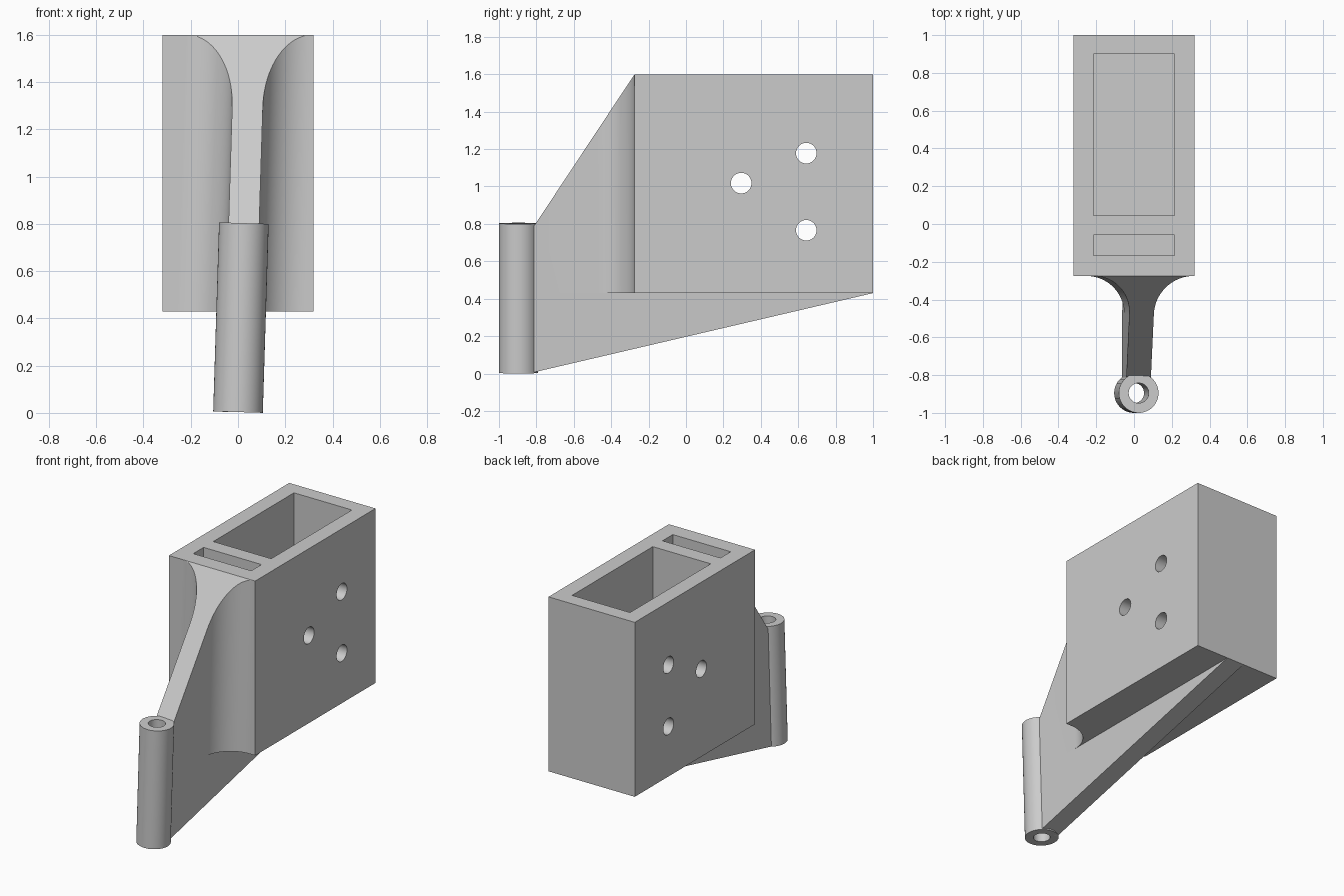
import bpy, bmesh, math
from mathutils import Matrix, Vector

if "Cube" in bpy.data.objects:
    bpy.data.objects.remove(bpy.data.objects["Cube"], do_unlink=True)

LEAN = 0.031                      # sideways lean of the arm per unit of height
FRONT, BACK, BASE, TOP = -0.275, 1.0, 0.43, 1.6

grey = bpy.data.materials.new("plain grey")
grey.use_nodes = True
grey.diffuse_color = (0.6, 0.6, 0.6, 1)
grey.node_tree.nodes["Principled BSDF"].inputs["Base Color"].default_value = grey.diffuse_color


def make(name, bm):
    bmesh.ops.recalc_face_normals(bm, faces=bm.faces)
    mesh = bpy.data.meshes.new(name)
    bm.to_mesh(mesh)
    bm.free()
    mesh.materials.append(grey)
    obj = bpy.data.objects.new(name, mesh)
    bpy.context.collection.objects.link(obj)
    return obj


def select(obj):
    bpy.ops.object.select_all(action='DESELECT')
    obj.select_set(True)
    bpy.context.view_layer.objects.active = obj


def smooth(obj):
    select(obj)
    bpy.ops.object.shade_smooth_by_angle(angle=math.radians(30))


def add_block(bm, low, high):
    low, high = Vector(low), Vector(high)
    place = Matrix.Translation((low + high) / 2) @ Matrix.Diagonal((*(high - low), 1))
    bmesh.ops.create_cube(bm, size=1, matrix=place)


def prism(points, direction):
    bm = bmesh.new()
    face = bm.faces.new([bm.verts.new(p) for p in points])
    extruded = bmesh.ops.extrude_face_region(bm, geom=[face])["geom"]
    verts = [g for g in extruded if isinstance(g, bmesh.types.BMVert)]
    bmesh.ops.translate(bm, verts=verts, vec=direction)
    return bm


def lean(bm):
    for v in bm.verts:
        v.co.x += LEAN * v.co.z


def cut(obj, cutter):
    cutter.hide_render = True
    mod = obj.modifiers.new("cut", 'BOOLEAN')
    mod.operation, mod.solver, mod.object = 'DIFFERENCE', 'EXACT', cutter
    select(obj)
    bpy.ops.object.modifier_apply(modifier=mod.name)
    bpy.data.objects.remove(cutter, do_unlink=True)


# Housing with two open pockets and three cross holes
bm = bmesh.new()
add_block(bm, (-0.32, FRONT, BASE), (0.32, BACK, TOP))
housing = make("housing", bm)

bm = bmesh.new()
for y0, y1 in ((0.045, 0.9), (-0.167, -0.058)):
    add_block(bm, (-0.215, y0, BASE + 0.1), (0.215, y1, TOP + 0.1))
cut(housing, make("pocket_cutter", bm))

bm = bmesh.new()
for y, z in ((0.295, 1.018), (0.643, 1.178), (0.643, 0.766)):
    bmesh.ops.create_cone(bm, cap_ends=True, segments=48, radius1=0.055, radius2=0.055, depth=1,
                          matrix=Matrix.Translation((0, y, z)) @ Matrix.Rotation(math.pi / 2, 4, 'Y'))
cut(housing, make("hole_cutter", bm))
smooth(housing)

# Upper arm: flared plan outline, raised and trimmed by the sloping top
HALF, FLARE, ARM_FRONT, STEPS = 0.065, 0.2, -0.825, 20
side = [(HALF, ARM_FRONT)]
for i in range(STEPS + 1):
    a = math.pi / 2 * i / STEPS
    side.append((HALF + FLARE * (1 - math.cos(a)), FRONT - FLARE * (1 - math.sin(a))))
outline = [(x, y, BASE) for x, y in side] + [(-x, y, BASE) for x, y in reversed(side)]
bm = prism(outline, (0, 0, 1.5))
slope = Vector((0, -(TOP - 0.8), FRONT + 0.805))
cutting = bmesh.ops.bisect_plane(bm, geom=bm.verts[:] + bm.edges[:] + bm.faces[:],
                                 plane_co=(0, FRONT, TOP), plane_no=slope, clear_outer=True)
rim = [g for g in cutting["geom_cut"] if isinstance(g, bmesh.types.BMEdge)]
bmesh.ops.holes_fill(bm, edges=rim)
lean(bm)
smooth(make("upper_arm", bm))

# Lower arm: long wedge running under the housing
wedge = [(-HALF, ARM_FRONT, 0.004), (-HALF, BACK, BASE), (-HALF, ARM_FRONT, BASE)]
bm = prism(wedge, (2 * HALF, 0, 0))
lean(bm)
make("lower_arm", bm)

# Hinge barrel: a tilted tube
bm = bmesh.new()
section = [(0.053, 0), (0.105, 0), (0.105, 0.8), (0.053, 0.8)]
ring = [bm.verts.new((r, 0, z)) for r, z in section]
edges = [bm.edges.new((ring[i], ring[(i + 1) % 4])) for i in range(4)]
bmesh.ops.spin(bm, geom=ring + edges, cent=(0, 0, 0), axis=(0, 0, 1),
               angle=math.tau, steps=64, use_merge=True)
bmesh.ops.remove_doubles(bm, verts=bm.verts, dist=0.0001)
bm.transform(Matrix.Translation((0, -0.895, 0.0035)) @ Matrix.Rotation(math.atan(LEAN), 4, 'Y'))
smooth(make("hinge_barrel", bm))
